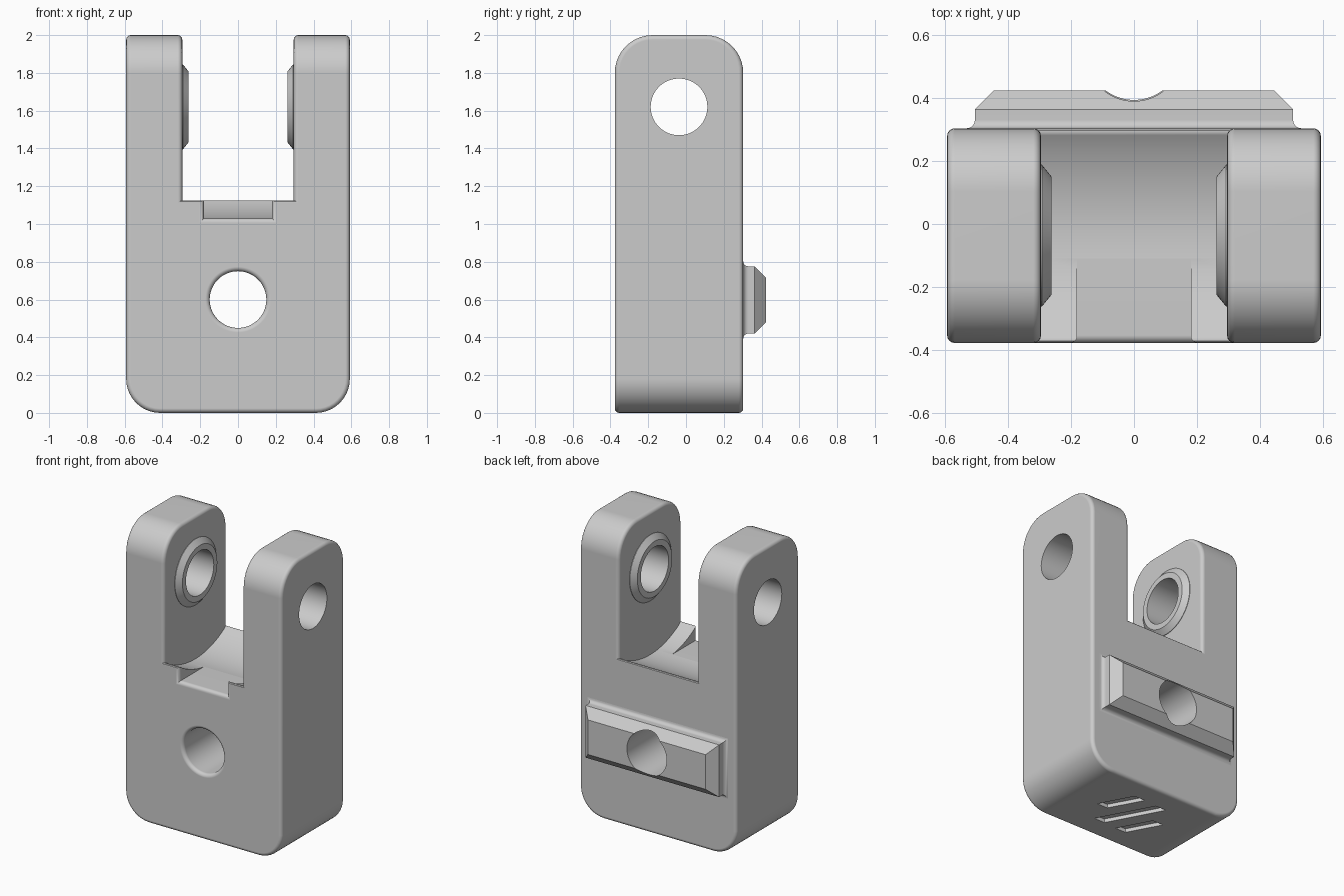
import bpy, bmesh
from math import sin, cos, pi, radians
from mathutils import Matrix, Vector

cube = bpy.data.objects.get("Cube")
if cube:
    bpy.data.objects.remove(cube, do_unlink=True)

W, FRONT, BACK, TOP = 0.592, -0.377, 0.303, 2.0   # block limits
SLOT = 0.295                                      # half width of the fork slot
PIN_Y, PIN_Z, HOLE_R = -0.037, 1.62, 0.15         # cross pin axis
BOLT_Z = 0.6                                      # bolt hole height

grey = bpy.data.materials.new("light_grey")
grey.use_nodes = True
grey.diffuse_color = (0.6, 0.6, 0.6, 1)
grey.node_tree.nodes["Principled BSDF"].inputs["Base Color"].default_value = (0.6, 0.6, 0.6, 1)


def make(name, bm, material=grey):
    bmesh.ops.recalc_face_normals(bm, faces=bm.faces)
    mesh = bpy.data.meshes.new(name)
    bm.to_mesh(mesh)
    bm.free()
    ob = bpy.data.objects.new(name, mesh)
    bpy.context.collection.objects.link(ob)
    mesh.materials.append(material)
    return ob


def loft(name, rings):
    """Closed solid through a list of equal-length point rings."""
    bm = bmesh.new()
    loops = [[bm.verts.new(p) for p in ring] for ring in rings]
    n = len(loops[0])
    for a, b in zip(loops, loops[1:]):
        for i in range(n):
            j = (i + 1) % n
            bm.faces.new((a[i], a[j], b[j], b[i]))
    bm.faces.new(loops[0])
    bm.faces.new(loops[-1])
    return make(name, bm)


def lathe(name, profile, axis, centre, n=64):
    """Round solid from (radius, position) pairs along the x or y axis."""
    rings = []
    for r, t in profile:
        ring = []
        for i in range(n):
            u, v = r * cos(2 * pi * i / n), r * sin(2 * pi * i / n)
            ring.append((t, centre[1] + u, centre[2] + v) if axis == "x"
                        else (centre[0] + u, t, centre[2] + v))
        rings.append(ring)
    return loft(name, rings)


def box_bm(lo, hi):
    bm = bmesh.new()
    bmesh.ops.create_cube(bm, size=1)
    lo, hi = Vector(lo), Vector(hi)
    bmesh.ops.transform(bm, verts=bm.verts,
                        matrix=Matrix.Translation((lo + hi) / 2) @ Matrix.Diagonal((*(hi - lo), 1)))
    return bm


def cut(ob, *cutters):
    for c in cutters:
        c.hide_render = True
        c.hide_viewport = False
        mod = ob.modifiers.new("cut", "BOOLEAN")
        mod.operation, mod.solver, mod.object = "DIFFERENCE", "EXACT", c
        bpy.context.view_layer.update()
        mesh = bpy.data.meshes.new_from_object(
            ob.evaluated_get(bpy.context.evaluated_depsgraph_get()))
        ob.modifiers.clear()
        ob.data = mesh


# Block with rounded bottom corners and rounded arm tops
bm = box_bm((-W, FRONT, 0), (W, BACK, TOP))


def edges_along(axis, at_top):
    return [e for e in bm.edges
            if abs((e.verts[0].co - e.verts[1].co).normalized()[axis]) > 0.9
            and all((v.co.z > 1) == at_top for v in e.verts)]


bmesh.ops.bevel(bm, geom=edges_along(1, False), offset=0.18, segments=10, profile=0.5, affect="EDGES")
bmesh.ops.bevel(bm, geom=edges_along(0, True), offset=0.2, segments=10, profile=0.5, affect="EDGES")
body = make("fork_body", bm)

# Fork slot with a curved saddle floor, and the shallow front notch
R = 0.5945
angles = [-50, -40] + [-31 + 62 * i / 18 for i in range(19)] + [40, 50]
section = [(PIN_Y + R * sin(radians(a)), PIN_Z - R * cos(radians(a))) for a in angles]
section += [(section[-1][0], 2.3), (section[0][0], 2.3)]
slot_cutter = loft("slot_cutter", [[(x, y, z) for y, z in section] for x in (-SLOT, SLOT)])
notch_cutter = make("notch_cutter", box_bm((-0.18, -0.6, 1.03), (0.18, PIN_Y, 1.3)))
cut(body, slot_cutter, notch_cutter)

# Small fillet around front, back and arm-top outlines
bm = bmesh.new()
bm.from_mesh(body.data)
bmesh.ops.remove_doubles(bm, verts=bm.verts, dist=0.0002)


def on_outline(e):
    if len(e.link_faces) != 2 or e.calc_face_angle_signed() < 0.6:
        return False
    return any(all(abs(v.co.y - y) < 0.001 for v in e.verts) for y in (FRONT, BACK)) \
        or all(v.co.z > 1.79 for v in e.verts)


bmesh.ops.bevel(bm, geom=[e for e in bm.edges if on_outline(e)], offset=0.024,
                segments=4, profile=0.5, affect="EDGES", clamp_overlap=False)
bm.to_mesh(body.data)
bm.free()

# Chamfered bosses on the inner arm faces
bosses = [lathe(name, [(0.225, s * (SLOT + 0.02)), (0.225, s * (SLOT - 0.003)), (0.188, s * 0.262)],
                "x", (0, PIN_Y, PIN_Z)) for name, s in (("left_boss", 1), ("right_boss", -1))]

# Mounting rail on the back, with a base fillet and chamfered face
F = 0.027
steps = [(F, BACK - 0.01)]
steps += [(F * (1 - sin(t)), BACK + F * (1 - cos(t))) for t in [pi / 2 * i / 5 for i in range(6)]]
steps += [(0, 0.363), (-0.06, 0.423)]
rail = loft("mounting_rail", [[(sx * (0.504 + d), y, BOLT_Z - 0.002 + sz * (0.178 + d))
                               for sx, sz in ((-1, -1), (1, -1), (1, 1), (-1, 1))] for d, y in steps])

# Cross pin hole and bolt hole with a rounded front rim
pin_cutter = lathe("pin_cutter", [(HOLE_R, -1), (HOLE_R, 1)], "x", (0, PIN_Y, PIN_Z))
f = 0.024
rim = [(HOLE_R + f, FRONT - 0.1)]
rim += [(HOLE_R + f * (1 - sin(t)), FRONT + f * (1 - cos(t))) for t in [pi / 2 * i / 5 for i in range(6)]]
bolt_cutter = lathe("bolt_cutter", rim + [(HOLE_R, 0.7)], "y", (0, 0, BOLT_Z))

# Slanted grooves in the underside
grooves = []
for i, half in ((-1, 0.11), (0, 0.18), (1, 0.11)):
    cx, cy = i * 0.14, PIN_Y + i * 0.08
    slant = half * 0.54
    rings = [[(cx + slant + s, cy - half, z) for s in (-0.04, 0.04)]
             + [(cx - slant + s, cy + half, z) for s in (0.04, -0.04)] for z in (-0.1, 0.025)]
    grooves.append(loft("groove_cutter", rings))

cut(body, pin_cutter, bolt_cutter, *grooves)
cut(rail, bolt_cutter)
for boss in bosses:
    cut(boss, pin_cutter)

# Remove the cutters and shade the parts
for c in [slot_cutter, notch_cutter, pin_cutter, bolt_cutter] + grooves:
    bpy.data.objects.remove(c, do_unlink=True)
for ob in [body, rail] + bosses:
    bpy.ops.object.select_all(action="DESELECT")
    ob.select_set(True)
    bpy.context.view_layer.objects.active = ob
    bpy.ops.object.shade_smooth_by_angle(angle=radians(30))
    ob.modifiers.new("flat_face_normals", "WEIGHTED_NORMAL").keep_sharp = True
